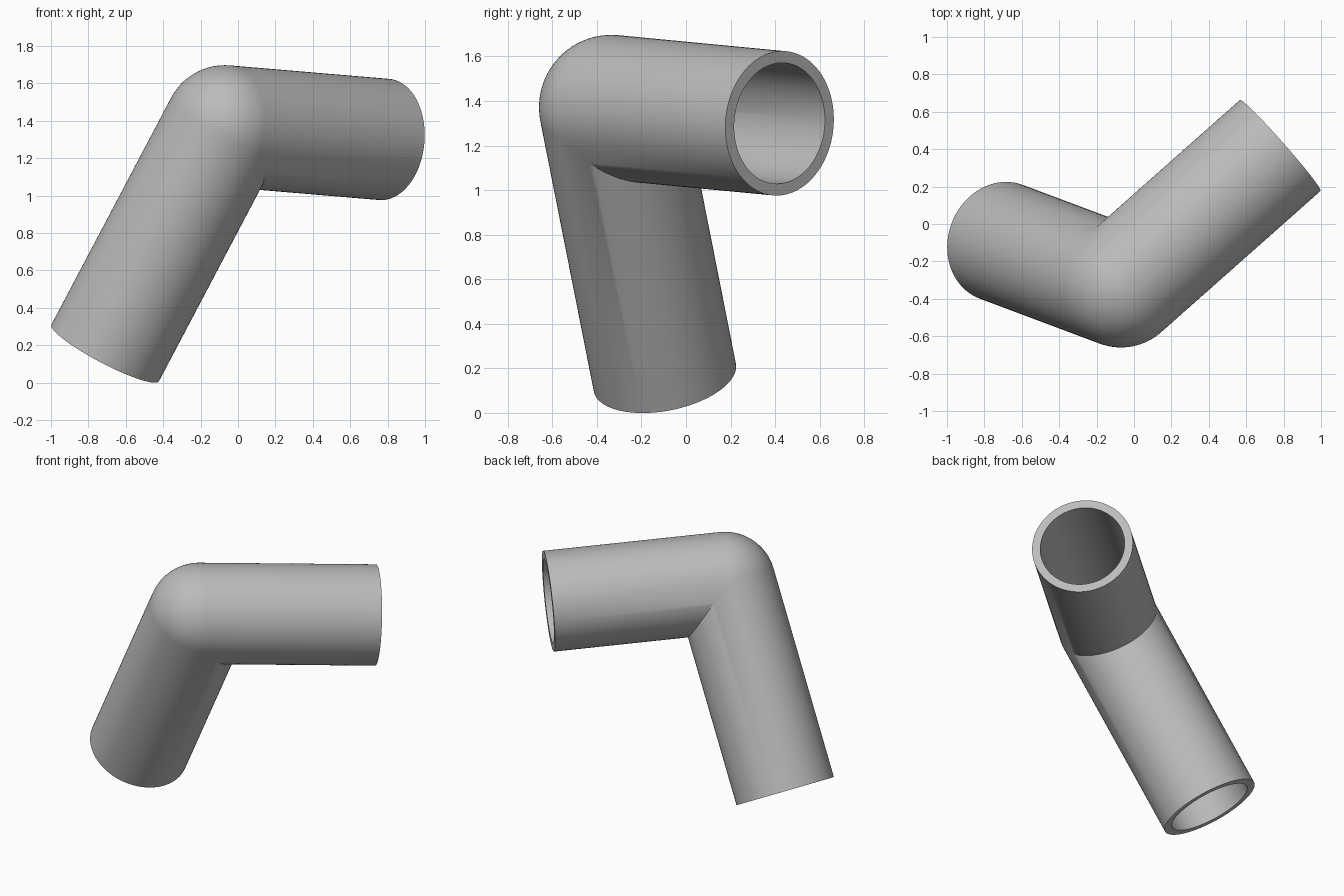
import bpy
import bmesh
import math
from mathutils import Matrix, Vector

cube = bpy.data.objects.get("Cube")
if cube:
    bpy.data.objects.remove(cube, do_unlink=True)

OUTER, INNER = 0.325, 0.272
SEGMENTS, ARC_STEPS = 96, 24
elbow = Vector((-0.07, -0.335, 1.372))
ends = [Vector((0.782, 0.42, 1.30)), Vector((-0.71, -0.095, 0.159))]
axes = [(end - elbow).normalized() for end in ends]
side = axes[0].cross(axes[1]).normalized()

grey = bpy.data.materials.new("Plain grey")
grey.use_nodes = True
colour = (0.5, 0.5, 0.5, 1)
grey.diffuse_color = colour
grey.node_tree.nodes["Principled BSDF"].inputs["Base Color"].default_value = colour


def wall_profile(length):
    """Round-ended tube wall: inner pole, open rim, outer pole."""
    angles = [i / ARC_STEPS * math.pi / 2 for i in range(ARC_STEPS + 1)]
    inner = [(INNER * math.sin(a), -INNER * math.cos(a)) for a in angles]
    outer = [(OUTER * math.sin(a), -OUTER * math.cos(a)) for a in angles]
    return inner + [(INNER, length), (OUTER, length)] + outer[::-1]


def add_arm(bm, axis, other, length):
    """Turn one hollow arm, aim it, and cut it at the mitre plane."""
    arm = bmesh.new()
    verts = [arm.verts.new((r, 0, z)) for r, z in wall_profile(length)]
    edges = [arm.edges.new(pair) for pair in zip(verts, verts[1:])]
    bmesh.ops.spin(arm, geom=verts + edges, cent=(0, 0, 0), axis=(0, 0, 1),
                   angle=math.tau, steps=SEGMENTS, use_duplicate=False)
    bmesh.ops.remove_doubles(arm, verts=arm.verts, dist=0.0001)
    bmesh.ops.recalc_face_normals(arm, faces=arm.faces)
    frame = Matrix((side, axis.cross(side), axis)).transposed().to_4x4()
    arm.transform(Matrix.Translation(elbow) @ frame)
    bmesh.ops.bisect_plane(arm, geom=arm.verts[:] + arm.edges[:] + arm.faces[:],
                           plane_co=elbow, plane_no=(axis - other).normalized(),
                           clear_inner=True)
    part = bpy.data.meshes.new("arm_part")
    arm.to_mesh(part)
    arm.free()
    bm.from_mesh(part)
    bpy.data.meshes.remove(part)


# Both arms meet in one rounded hollow elbow
bm = bmesh.new()
for i, end in enumerate(ends):
    add_arm(bm, axes[i], axes[1 - i], (end - elbow).length)
bmesh.ops.remove_doubles(bm, verts=bm.verts, dist=0.0005)
bmesh.ops.recalc_face_normals(bm, faces=bm.faces)
mesh = bpy.data.meshes.new("elbow_pipe")
bm.to_mesh(mesh)
bm.free()
mesh.materials.append(grey)
pipe = bpy.data.objects.new("elbow_pipe", mesh)
bpy.context.collection.objects.link(pipe)
bpy.ops.object.select_all(action="DESELECT")
pipe.select_set(True)
bpy.context.view_layer.objects.active = pipe
bpy.ops.object.shade_smooth_by_angle(angle=math.radians(30))
